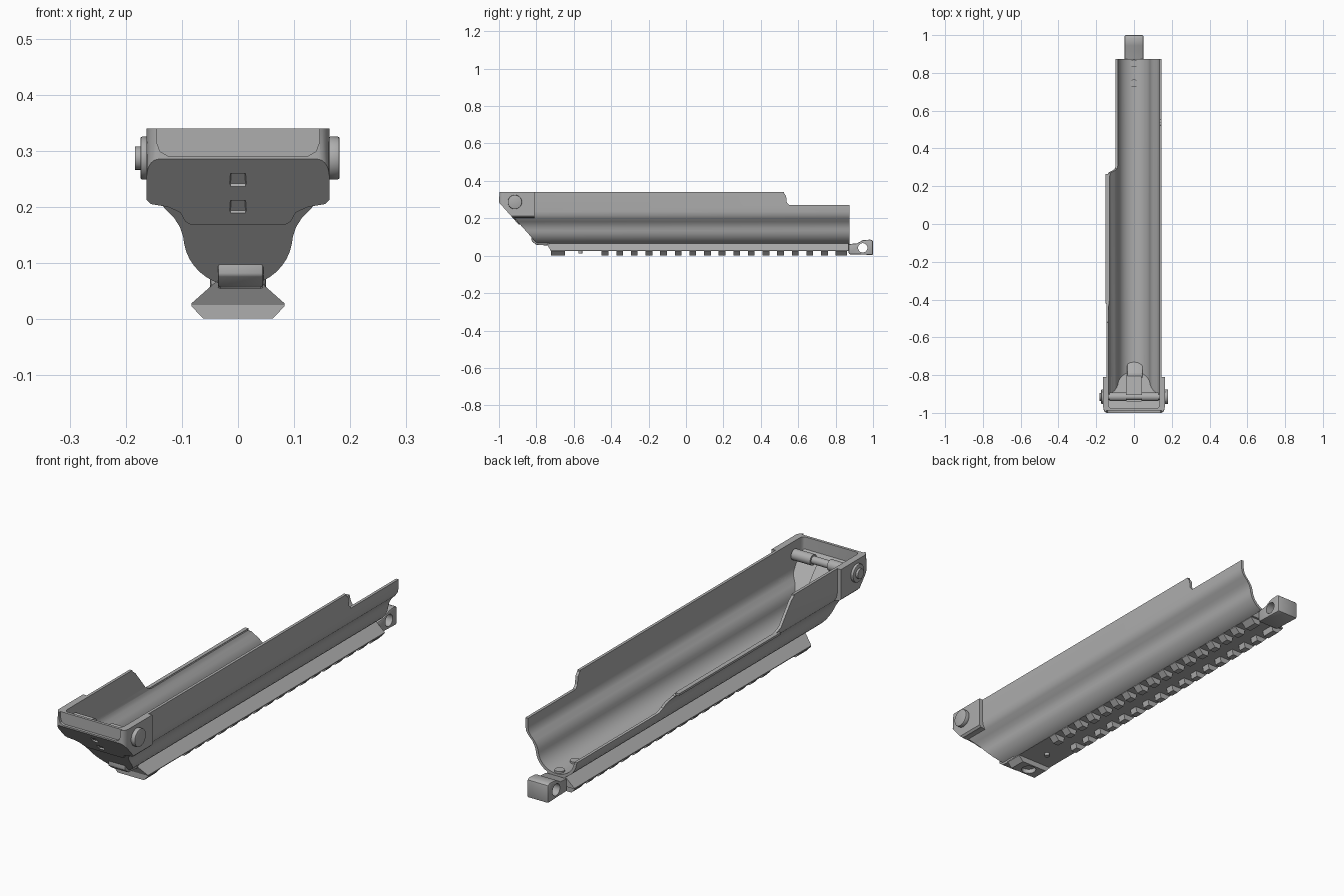
import bpy, bmesh, math
from mathutils import Vector, Matrix

cube = bpy.data.objects.get("Cube")
if cube:
    bpy.data.objects.remove(cube, do_unlink=True)

metal = bpy.data.materials.new("grey_metal")
metal.use_nodes = True
GREY = (0.42, 0.42, 0.42, 1)
metal.diffuse_color = GREY
metal.node_tree.nodes["Principled BSDF"].inputs["Base Color"].default_value = GREY


def make(name, bm):
    bmesh.ops.recalc_face_normals(bm, faces=bm.faces)
    mesh = bpy.data.meshes.new(name)
    bm.to_mesh(mesh)
    bm.free()
    mesh.materials.append(metal)
    ob = bpy.data.objects.new(name, mesh)
    bpy.context.collection.objects.link(ob)
    return ob


def prism(points, start, end, axis):
    """Closed polygon extruded along x (points y,z), y (x,z) or z (x,y)."""
    bm = bmesh.new()
    place = {"x": lambda a, b: (start, a, b), "y": lambda a, b: (a, start, b),
             "z": lambda a, b: (a, b, start)}[axis]
    face = bm.faces.new([bm.verts.new(place(a, b)) for a, b in points])
    ext = bmesh.ops.extrude_face_region(bm, geom=[face])
    move = Vector([(end - start) * (axis == k) for k in "xyz"])
    bmesh.ops.translate(bm, vec=move, verts=[v for v in ext["geom"] if isinstance(v, bmesh.types.BMVert)])
    return bm


def cylinder(name, axis, centre, radius, length, sides=24):
    bm = bmesh.new()
    rot = {"x": Matrix.Rotation(math.pi / 2, 4, "Y"), "y": Matrix.Rotation(math.pi / 2, 4, "X"),
           "z": Matrix.Identity(4), "slope": Matrix.Rotation(math.radians(49), 4, "X")}[axis]
    bmesh.ops.create_cone(bm, cap_ends=True, segments=sides, radius1=radius, radius2=radius,
                          depth=length, matrix=Matrix.Translation(centre) @ rot)
    return make(name, bm)


def block(name, low, high):
    return make(name, prism([(low[0], low[1]), (high[0], low[1]), (high[0], high[1]), (low[0], high[1])],
                            low[2], high[2], "z"))


def select_only(ob):
    bpy.ops.object.select_all(action="DESELECT")
    ob.select_set(True)
    bpy.context.view_layer.objects.active = ob


def cut(ob, cutters):
    for c in cutters:
        mod = ob.modifiers.new("cut", "BOOLEAN")
        mod.operation, mod.solver, mod.object = "DIFFERENCE", "EXACT", c
        select_only(ob)
        bpy.ops.object.modifier_apply(modifier=mod.name)
        bpy.data.objects.remove(c, do_unlink=True)


def smooth(ob, angle=32):
    select_only(ob)
    bpy.ops.object.shade_smooth_by_angle(angle=math.radians(angle))


def bevel(ob, width, segments=2):
    mod = ob.modifiers.new("bevel", "BEVEL")
    mod.width, mod.segments, mod.limit_method = width, segments, "ANGLE"
    select_only(ob)
    bpy.ops.object.modifier_apply(modifier=mod.name)


def slope_cut(bm, inset):
    """Trim the underside of the nose along its slanted plane."""
    normal = Vector((0, -0.225, -0.2)).normalized()
    point = Vector((0, -1, 0.285)) - normal * inset
    geom = bm.verts[:] + bm.edges[:] + bm.faces[:]
    res = bmesh.ops.bisect_plane(bm, geom=geom, plane_co=point, plane_no=normal, clear_outer=True)
    edges = [e for e in res["geom_cut"] if isinstance(e, bmesh.types.BMEdge)]
    bmesh.ops.contextual_create(bm, geom=edges)
    return bm


def round_nose(bm, y, radius):
    edges = [e for e in bm.edges if abs(e.verts[0].co.z - e.verts[1].co.z) > 0.05
             and all(abs(v.co.y - y) < 1e-4 and abs(v.co.x) > 0.1 for v in e.verts)]
    bmesh.ops.bevel(bm, geom=edges, offset=radius, segments=5, profile=0.5, affect="EDGES")
    return bm


def mirror(half):
    return half + [(-x, z) for x, z in reversed(half) if x > 0]


# Trough cross-section: straight walls, a soft shoulder, a round belly
def section(t, top):
    half = [(0.146 - t, top), (0.146 - t, 0.235), (0.142 - t, 0.215), (0.132 - t, 0.199),
            (0.115 - t, 0.182), (0.104 - t, 0.165), (0.098 - t, 0.148)]
    for i in range(1, 11):
        a = math.pi / 2 * i / 10
        half.append(((0.097 - t) * math.cos(a) if i < 10 else 0, 0.148 - (0.09 - t) * math.sin(a)))
    return mirror(half)


def cavity():
    bm = round_nose(prism(section(0.012, 0.4), -0.976, 1, "y"), -0.976, 0.02)
    return make("cavity_cutter", slope_cut(bm, 0.02))


# Main trough
body = make("trough_body", slope_cut(prism(section(0, 0.34), -0.98, 0.873, "y"), 0.006))
right_step = make("step_cutter", prism(
    [(0.52, 0.4), (0.523, 0.335), (0.535, 0.32), (0.539, 0.285), (0.552, 0.27), (1, 0.27), (1, 0.4)],
    0, 0.3, "x"))
left_step = make("step_cutter", prism(
    [(-0.53, 0.4), (-0.52, 0.335), (-0.5, 0.32), (-0.43, 0.232), (-0.4, 0.216), (0.25, 0.216), (0.27, 0.207),
     (0.295, 0.155), (0.32, 0.142), (1, 0.142), (1, 0.4)], -0.3, 0, "x"))
cut(body, [cavity(), right_step, left_step])
smooth(body)

# Thin lip along the lowered edge
smooth(block("side_lip", (-0.152, -0.42, 0.209), (-0.136, 0.265, 0.218)))

# Nose collar with recessed front panel and two holes
collar_half = [(0.163, 0.34), (0.163, 0.213), (0.155, 0.205), (0.125, 0.2), (0.103, 0.19), (0.094, 0.174), (0.084, 0.168)]
collar = make("nose_collar", slope_cut(round_nose(prism(mirror(collar_half), -1, -0.81, "y"), -1, 0.03), 0))
panel = make("panel_cutter", prism(
    mirror([(0.145, 0.4), (0.145, 0.315), (0.139, 0.299), (0.125, 0.291)]), -1.1, -0.988, "y"))
holes = [cylinder("hole_cutter", "slope", (0, -1 + (0.285 - z) / 1.125, z), 0.014, 0.03)
         for z in (0.248, 0.2)]
cut(collar, [cavity(), panel] + holes)
smooth(collar)

# Cross pin with sleeves and heads
PIN = (-0.915, 0.287)
cylinder_parts = [("cross_pin", 0, 0.016, 0.33), ("pin_sleeve_left", 0.085, 0.023, 0.09),
                  ("pin_sleeve_right", -0.085, 0.023, 0.09), ("pin_head_left", 0.171, 0.038, 0.02),
                  ("pin_head_right", -0.167, 0.038, 0.014), ("pin_tip_right", -0.178, 0.021, 0.011)]
for name, x, r, length in cylinder_parts:
    part = cylinder(name, "x", (x, *PIN), r, length)
    if "head" in name:
        bevel(part, 0.003)
    smooth(part)

# Rib inside the nose and latch outside it
make("nose_rib", prism([(-0.94, 0.24), (-0.8, 0.083), (-0.8, 0.1), (-0.94, 0.262)], -0.04, 0.04, "x"))
latch = make("front_latch", prism(
    [(-0.825, 0.105), (-0.825, 0.078), (-0.8, 0.058), (-0.73, 0.054), (-0.73, 0.07), (-0.79, 0.105)],
    -0.036, 0.045, "x"))
bevel(latch, 0.004)
smooth(latch)

# Accessory rail: upper dovetail, front pad and paired teeth
rail = make("rail_base", prism(mirror([(0.04, 0.066), (0.083, 0.028), (0.083, 0.025)]), -0.745, 0.87, "y"))
cut(rail, [make("rail_end_cutter", prism([(-0.8, 0.066), (-0.745, 0.066), (-0.71, 0), (-0.8, 0)], -0.2, 0.2, "x"))])

tooth_half = [(0.083, 0.028), (0.083, 0.023), (0.062, 0.001)]
pad = make("rail_front_pad", prism(mirror(tooth_half), -0.722, -0.648, "y"))
cut(pad, [cylinder("pad_cutter", "z", (0, -0.685, 0), 0.03, 0.04)])


def tooth(name, side, y0, y1):
    pts = [(side * x, z) for x, z in tooth_half + [(0.036, 0.001), (0.03, 0.028)]]
    make(name, prism(pts, y0, y1, "y"))


for i in range(17):
    y = -0.433 + i * 0.0782
    for side, word in ((1, "left"), (-1, "right")):
        tooth(f"rail_tooth_{word}_{i + 1}", side, y - 0.018, y + (0.018 if i < 16 else 0.042))
smooth(cylinder("rail_stud", "z", (0, -0.565, 0.022), 0.011, 0.018))

# Screw heads on the trough floor
for i, y in enumerate((0.745, 0.85)):
    smooth(cylinder(f"floor_screw_{i + 1}", "z", (0, y, 0.07), 0.02, 0.018))

# Rear lug with cross hole
lug = make("rear_lug", prism(
    [(0.87, 0.008), (1, 0.004), (1, 0.08), (0.985, 0.086), (0.945, 0.083), (0.915, 0.066), (0.87, 0.062)],
    -0.05, 0.05, "x"))
bevel(lug, 0.006)
cut(lug, [cylinder("lug_cutter", "x", (0, 0.945, 0.042), 0.025, 0.2)])
smooth(lug)
